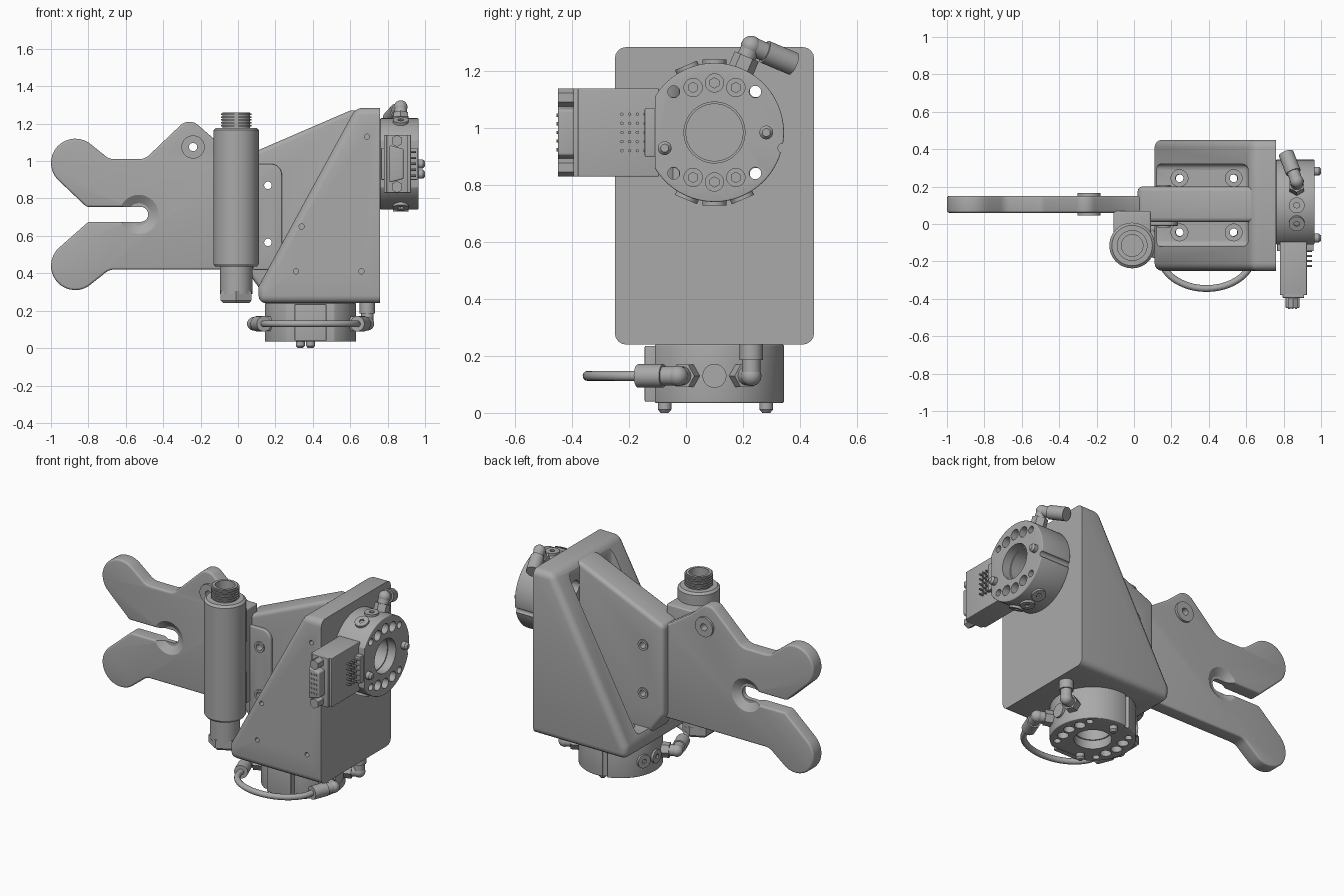
import bpy, bmesh
from math import sin, cos, radians, pi
from mathutils import Matrix, Vector

old = bpy.data.objects.get("Cube")
if old:
    bpy.data.objects.remove(old)

grey = bpy.data.materials.new("machined grey")
grey.use_nodes = True
grey.diffuse_color = (0.4, 0.4, 0.4, 1)
grey.node_tree.nodes["Principled BSDF"].inputs["Base Color"].default_value = (0.4, 0.4, 0.4, 1)
parts = []
I = Matrix.Identity(4)


def finish(name, bm, M=I):
    bm.transform(M)
    bmesh.ops.recalc_face_normals(bm, faces=bm.faces)
    me = bpy.data.meshes.new(name)
    bm.to_mesh(me)
    bm.free()
    me.materials.append(grey)
    ob = bpy.data.objects.new(name, me)
    bpy.context.collection.objects.link(ob)
    parts.append(ob)
    return ob


def arc(cx, cy, r, a0, a1, n=16):
    angles = [radians(a0 + (a1 - a0) * i / n) for i in range(n + 1)]
    return [(cx + r * cos(a), cy + r * sin(a)) for a in angles]


def rect(a0, a1, b0, b1):
    return [(a0, b0), (a1, b0), (a1, b1), (a0, b1)]


def prism(name, pts, axis, lo, hi, bevel=0, M=I, keep=lambda e: True):
    """Extrude a profile along x or y, rounding its sharp edges."""
    bm = bmesh.new()
    place = (lambda p, d: (d, p[0], p[1])) if axis == "x" else (lambda p, d: (p[0], d, p[1]))
    a, b = ([bm.verts.new(place(p, d)) for p in pts] for d in (lo, hi))
    bm.faces.new(a)
    bm.faces.new(b)
    for i in range(len(pts)):
        j = (i + 1) % len(pts)
        bm.faces.new((a[i], a[j], b[j], b[i]))
    bmesh.ops.recalc_face_normals(bm, faces=bm.faces)
    if bevel:
        edges = [e for e in bm.edges if e.calc_face_angle(0) > 0.5 and keep(e)]
        bmesh.ops.bevel(bm, geom=edges, offset=bevel, segments=4, profile=0.5,
                        affect="EDGES", clamp_overlap=True)
    return finish(name, bm, M)


def rods(name, items, M=I, segs=32):
    """Cylinders or cones, each given as start, end, radius and optional end radius."""
    bm = bmesh.new()
    for p, q, r, *r2 in items:
        p, q = Vector(p), Vector(q)
        d = q - p
        T = Matrix.Translation((p + q) / 2) @ d.to_track_quat("Z", "Y").to_matrix().to_4x4()
        bmesh.ops.create_cone(bm, cap_ends=True, segments=segs, radius1=r,
                              radius2=r2[0] if r2 else r, depth=d.length, matrix=T)
    return finish(name, bm, M)


def cut(ob, cutter):
    mod = ob.modifiers.new("cut", "BOOLEAN")
    mod.operation, mod.solver, mod.object = "DIFFERENCE", "EXACT", cutter
    bpy.context.view_layer.objects.active = ob
    bpy.ops.object.modifier_apply(modifier=mod.name)
    parts.remove(cutter)
    bpy.data.objects.remove(cutter)


# Bracket: a wedge hollowed by two pockets, leaving two gussets
wedge = [(0.11, 0.24), (0.11, 0.33), (0.63, 1.285), (0.76, 1.285), (0.76, 0.24)]
bracket = prism("bracket", wedge, "y", -0.25, 0.45, 0.04,
                keep=lambda e: min(v.co.x for v in e.verts) < 0.75)
for y0, y1 in ((-0.12, 0.05), (0.16, 0.32)):
    cut(bracket, prism("pocket", rect(-0.2, 0.61, 0.35, 1.5), "y", y0, y1, 0.03))
spots = [(x, y) for x in (-0.145, 0.145) for y in (-0.045, 0.245)]
cut(bracket, rods("floor_holes", [((0.388 + x, y, 0.2), (0.388 + x, y, 0.4), 0.021) for x, y in spots]))
cut(bracket, rods("floor_bores", [((0.388 + x, y, 0.31), (0.388 + x, y, 0.4), 0.045) for x, y in spots]))
cut(bracket, rods("wall_holes", [((0.5, y, 0.985 + z), (0.8, y, 0.985 + z), 0.021) for z, y in spots]))
cut(bracket, rods("wall_bores", [((0.56, y, 0.985 + z), (0.67, y, 0.985 + z), 0.045) for z, y in spots]))
cut(bracket, rods("gusset_holes", [((x, -0.3, z), (x, -0.21, z), 0.014) for x, z in
                                   ((0.69, 1.13), (0.34, 0.65), (0.31, 0.41), (0.66, 0.41))]))

# Centre rib and its bolted pad
rib = prism("centre_rib", [(0.02, 1.02), (0.02, 0.45), (0.15, 0.27), (0.74, 0.27), (0.74, 1.27), (0.6, 1.27)],
            "y", 0.01, 0.2, 0.025)
pad = prism("rib_pad", [(0.08, 0.42), (0.235, 0.42)] + arc(0.175, 0.925, 0.06, 0, 90, 8) + [(0.08, 0.985)],
            "y", -0.01, 0.03, 0.006)
for ob in (rib, pad):
    cut(ob, rods("rib_holes", [((0.16, -0.1, z), (0.16, 0.3, z), 0.02) for z in (0.565, 0.87)]))
for z in (0.565, 0.87):
    for y in (-0.018, 0.192):
        washer = rods("rib_washer", [((0.16, y, z), (0.16, y + 0.016, z), 0.034)])
        cut(washer, rods("bore", [((0.16, y - 0.1, z), (0.16, y + 0.1, z), 0.02)]))

# Forked arm with a dished slot end
outline = (arc(-0.87, 0.44, 0.13, 130, 315) + arc(-0.66, 0.34, 0.08, 135, 90, 6)
           + [(0.1, 0.42), (0.1, 1.0), (0.02, 1.02), (-0.13, 1.12)]
           + arc(-0.26, 1.14, 0.07, 45, 135, 8) + arc(-0.53, 1.09, 0.08, 315, 270, 6)
           + arc(-0.66, 1.09, 0.08, 270, 225, 6) + arc(-0.87, 0.99, 0.13, 45, 232)
           + [(-0.81, 0.755)] + arc(-0.52, 0.715, 0.04, 90, -90) + [(-0.8, 0.675)])
arm = prism("forked_arm", outline, "y", 0.06, 0.15, 0.012)
for face, inner in ((0.055, 0.09), (0.155, 0.12)):
    cut(arm, rods("dish", [((-0.53, face, 0.715), (-0.53, inner, 0.715), 0.112, 0.06)]))
hub = rods("arm_hub", [((-0.24, 0.045, 1.075), (-0.24, 0.165, 1.075), 0.062)])
for ob in (arm, hub):
    cut(ob, rods("hub_hole", [((-0.24, 0, 1.075), (-0.24, 0.2, 1.075), 0.022)]))

# Upright sensor with threaded top and cable gland
sx, sy = -0.01, -0.115


def stack(name, levels, segs=48):
    return rods(name, [((sx, sy, a), (sx, sy, b), r, *r2) for a, b, r, *r2 in levels], segs=segs)


stack("sensor_body", [(0.45, 1.165, 0.122), (0.435, 0.45, 0.112, 0.122), (1.165, 1.178, 0.122, 0.108)])
stack("sensor_neck", [(0.29, 0.44, 0.087)])
stack("sensor_gland_nut", [(0.255, 0.305, 0.095), (0.24, 0.255, 0.08, 0.095)], 6)
core = stack("sensor_thread_core", [(1.16, 1.26, 0.074)])
cut(core, stack("socket", [(1.2, 1.3, 0.058)]))
for i in range(5):
    z = 1.186 + 0.015 * i
    thread = stack("sensor_thread", [(z, z + 0.008, 0.082)])
    cut(thread, stack("socket", [(1.1, 1.4, 0.06)]))
prism("sensor_mount", rect(-0.11, 0.09, 0.5, 1.1), "y", -0.1, 0.07, 0.01)


# Tool changer: local x points out of the mounting face, z is its upper side
def radial(a, r):
    return Vector((0.11, r * cos(radians(a)), r * sin(radians(a))))


def elbow(M, a, d, length):
    d = Vector(d).normalized()
    j = radial(a, 0.33)
    rods("fitting_nut", [(radial(a, 0.235), radial(a, 0.29), 0.046)], M, 6)
    rods("fitting_stem", [(radial(a, 0.28), j, 0.033), (j, j + d * 0.08, 0.033)], M)
    rods("fitting_collar", [(j + d * 0.055, j + d * length, 0.041)], M)
    bm = bmesh.new()
    bmesh.ops.create_uvsphere(bm, u_segments=24, v_segments=12, radius=0.036,
                              matrix=Matrix.Translation(j))
    finish("fitting_elbow", bm, M)


def tool_changer(M, plugs):
    ring = prism("changer_ring", arc(0, 0, 0.244, -149, 149, 72), "x", 0, 0.205, 0.005, M)
    prism("changer_side_block", rect(-0.245, -0.2, -0.085, 0.085), "x", 0.005, 0.2, 0.004, M)
    cut(ring, rods("bore", [((-0.1, 0, 0), (0.3, 0, 0), 0.1)], M, 64))
    cut(ring, rods("bore_step", [((0.15, 0, 0), (0.3, 0, 0), 0.107)], M, 64))
    holes = [(u, v, 0.021) for u in (-0.143, 0.143) for v in (-0.143, 0.143)]
    cut(ring, rods("holes", [((-0.1, u, v), (0.3, u, v), r) for u, v, r in holes + [(0.24, -0.055, 0.017)]], M))
    bolts = [(u, s * v) for s in (-1, 1) for u, v in ((-0.075, 0.158), (0, 0.174), (0.075, 0.158))]
    cut(ring, rods("bolt_bores", [((0.16, u, v), (0.3, u, v), 0.032) for u, v in bolts], M))
    cut(ring, rods("bolt_sockets", [((0.12, u, v), (0.17, u, v), 0.018) for u, v in bolts], M, 6))
    rods("locating_pins", [s for u, v in ((-0.175, -0.055), (0.182, 0))
                           for s in (((0.19, u, v), (0.228, u, v), 0.024),
                                     ((0.228, u, v), (0.24, u, v), 0.024, 0.014))], M)
    for a in plugs:
        plug = rods("port_plug", [(radial(a, 0.22), radial(a, 0.256), 0.042)], M)
        cut(plug, rods("socket", [(radial(a, 0.245), radial(a, 0.3), 0.016)], M, 6))


side = Matrix.Translation((0.76, 0.1, 0.985))
under = Matrix.Translation((0.388, 0.1, 0.24)) @ Matrix.Rotation(pi / 2, 4, "Y")
tool_changer(side, (90, 113, -90, -113, -67))
tool_changer(under, (90, -90, -67))
elbow(side, 67, (-0.05, 0.13, -0.055), 0.17)
elbow(under, 67, (-1, 0, 0), 0.13)
elbow(under, 113, (0, -0.92, -0.36), 0.15)
elbow(under, -113, (0, -0.92, 0.36), 0.15)

# Air hose looping between the two lower fittings
curve = bpy.data.curves.new("air_hose", "CURVE")
curve.dimensions, curve.bevel_depth, curve.use_fill_caps = "3D", 0.018, True
spline = curve.splines.new("POLY")
spline.points.add(32)
for i, p in enumerate(spline.points):
    t = pi * i / 32
    p.co = (0.388 + 0.25 * cos(t), -0.16 - 0.185 * sin(t), 0.13, 1)
curve.materials.append(grey)
hose = bpy.data.objects.new("air_hose", curve)
bpy.context.collection.objects.link(hose)

# Electrical module with contact pins and a plug socket
prism("module_box", rect(-0.48, -0.195, -0.155, 0.155), "x", 0.02, 0.165, 0.004, side)
prism("socket_flange", rect(-0.495, -0.47, -0.155, 0.155), "x", 0.035, 0.15, 0.004, side)
prism("socket_shell", [(0.05, -0.1), (0.125, -0.08), (0.125, 0.08), (0.05, 0.1)], "y", -0.55, -0.48, 0.008, side)
rods("socket_standoffs", [((0.09, -0.55, v), (0.09, -0.48, v), 0.032) for v in (-0.123, 0.123)], side, 6)
rods("socket_contacts", [((w, -0.555, v), (w, -0.545, v), 0.006) for w in (0.07, 0.088, 0.106)
                         for v in (-0.06, -0.03, 0, 0.03, 0.06)], side, 8)
rods("contact_pins", [((0.16, -0.325 + 0.027 * i, 0.032 * k), (0.193, -0.325 + 0.027 * i, 0.032 * k), 0.006)
                      for i in range(4) for k in range(-2, 3)], side, 8)

# Smooth shading that keeps hard edges
bpy.ops.object.select_all(action="DESELECT")
for ob in parts:
    ob.select_set(True)
bpy.context.view_layer.objects.active = parts[0]
bpy.ops.object.shade_smooth_by_angle(angle=radians(30))
